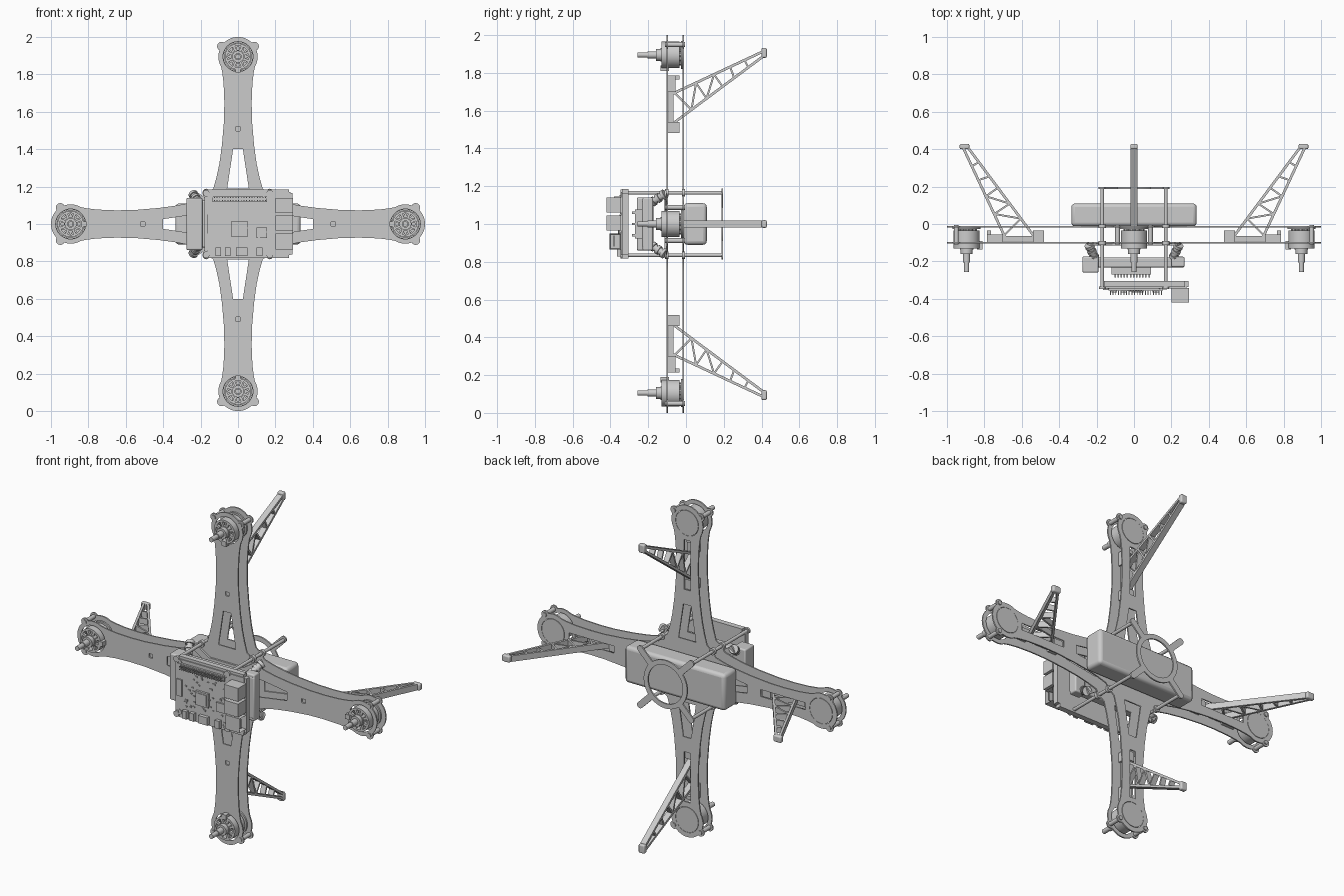
import bpy, bmesh, math, random
from mathutils import Matrix, Vector

if "Cube" in bpy.data.objects:
    bpy.data.objects.remove(bpy.data.objects["Cube"])

# The craft is modelled lying flat (x, y, height h), then stood up facing -y.
STAND = Matrix.Translation((0, 0, 1)) @ Matrix.Rotation(math.pi / 2, 4, 'X')
random.seed(4)


def place(name, mesh, turns=(0,), bevel=0, smooth=True):
    for k in turns:
        ob = bpy.data.objects.new(name, mesh)
        bpy.context.collection.objects.link(ob)
        ob.matrix_world = STAND @ Matrix.Rotation(k * math.pi / 2, 4, 'Z')
        if bevel:
            m = ob.modifiers.new("bevel", 'BEVEL')
            m.width, m.segments = bevel, 3
        if smooth and k == turns[0]:
            bpy.ops.object.select_all(action='DESELECT')
            ob.select_set(True)
            bpy.context.view_layer.objects.active = ob
            bpy.ops.object.shade_smooth_by_angle(angle=math.radians(35))


def finish(name, bm, **kw):
    bmesh.ops.recalc_face_normals(bm, faces=bm.faces)
    mesh = bpy.data.meshes.new(name)
    bm.to_mesh(mesh)
    bm.free()
    place(name, mesh, **kw)


def box(bm, x0, x1, y0, y1, h0, h1, rot=0):
    m = (Matrix.Rotation(rot, 4, 'Z') @ Matrix.Translation(((x0 + x1) / 2, (y0 + y1) / 2, (h0 + h1) / 2))
         @ Matrix.Diagonal((x1 - x0, y1 - y0, h1 - h0, 1)))
    return bmesh.ops.create_cube(bm, size=1, matrix=m)["verts"]


def rod(bm, a, b, r, r2=None, seg=16):
    a, b = Vector(a), Vector(b)
    d = b - a
    m = Matrix.Translation((a + b) / 2) @ d.to_track_quat('Z', 'Y').to_matrix().to_4x4()
    bmesh.ops.create_cone(bm, cap_ends=True, segments=seg, radius1=r,
                          radius2=r if r2 is None else r2, depth=d.length, matrix=m)


def cyl(bm, x, y, r, h0, h1, seg=24):
    rod(bm, (x, y, h0), (x, y, h1), r, seg=seg)


def tube(bm, cx, r0, r1, h0, h1, seg=32):
    prof = [(r0, h0), (r1, h0), (r1, h1), (r0, h1)]
    rings = []
    for i in range(seg):
        a = math.tau * i / seg
        rings.append([bm.verts.new((cx + r * math.cos(a), r * math.sin(a), h)) for r, h in prof])
    for i in range(seg):
        p, q = rings[i], rings[(i + 1) % seg]
        for j in range(4):
            bm.faces.new((p[j], q[j], q[(j + 1) % 4], p[(j + 1) % 4]))


def strut(bm, a, b, t, w):
    # flat bar between two (x, h) points in the arm's mid plane
    (ax, ah), (bx, bh) = a, b
    m = (Matrix.Translation(((ax + bx) / 2, 0, (ah + bh) / 2))
         @ Matrix.Rotation(-math.atan2(bh - ah, bx - ax), 4, 'Y')
         @ Matrix.Diagonal((math.hypot(bx - ax, bh - ah), w, t, 1)))
    bmesh.ops.create_cube(bm, size=1, matrix=m)


def sheet(name, loops, h, half):
    # filled plate with holes from closed outlines
    cu = bpy.data.curves.new(name, 'CURVE')
    cu.dimensions, cu.fill_mode, cu.extrude = '2D', 'BOTH', half
    for pts in loops:
        sp = cu.splines.new('POLY')
        sp.points.add(len(pts) - 1)
        for p, (x, y) in zip(sp.points, pts):
            p.co = (x, y, 0, 1)
        sp.use_cyclic_u = True
    tmp = bpy.data.objects.new("tmp", cu)
    bpy.context.collection.objects.link(tmp)
    bpy.context.view_layer.update()
    mesh = bpy.data.meshes.new_from_object(tmp.evaluated_get(bpy.context.evaluated_depsgraph_get()))
    bpy.data.objects.remove(tmp)
    mesh.transform(Matrix.Translation((0, 0, h)))
    mesh.name = name
    place(name, mesh, smooth=False)


def circle(cx, r, n=40):
    return [(cx + r * math.cos(math.tau * i / n), r * math.sin(math.tau * i / n)) for i in range(n)]


def four(pts):
    out = []
    for k in range(4):
        c, s = [(1, 0), (0, 1), (-1, 0), (0, -1)][k]
        out.append([(x * c - y * s, x * s + y * c) for x, y in pts])
    return out


def rect(x0, x1, w0, w1):
    return [(x0, -w0), (x1, -w1), (x1, w1), (x0, w0)]


# Frame plates: cross outline with tapered arms and round motor ends
M = 0.895
side = [(.165, .165), (.19, .132), (.25, .115), (.32, .1), (.42, .086), (.55, .075),
        (.65, .073), (.75, .077), (.81, .084)]
arc = [(M + .105 * math.cos(math.radians(a)), .105 * math.sin(math.radians(a))) for a in range(-120, 121, 8)]
arm = [(x, -y) for x, y in side] + arc + side[:0:-1]
outline = sum(four(arm), [])
window = four(rect(.19, .40, .058, .026))
sheet("upper_plate", [outline] + window + four(circle(M, .08)) + four(rect(.498, .522, .012, .012)), .1, .004)
sheet("lower_plate", [outline] + window + four(circle(M, .077)) + four(rect(.49, .79, .021, .021)), .015, .004)

# Arm end ears and spacers
bm = bmesh.new()
for s in (-1, 1):
    x, y = M + .055, s * .088
    for h in (.011, .096):
        cyl(bm, x, y, .024, h, h + .008, 16)
    cyl(bm, x, y, .013, .005, .11, 12)
finish("arm_spacers", bm, turns=range(4))

# Motors
bm = bmesh.new()
cyl(bm, M, 0, .075, .01, .026, 40)
cyl(bm, M, 0, .045, .02, .105)
tube(bm, M, .058, .07, .034, .13, 40)
tube(bm, M, .022, .036, .105, .135)
for i in range(12):
    a = math.tau * i / 12
    cyl(bm, M + .047 * math.cos(a), .047 * math.sin(a), .009, .026, .1, 8)
for i in range(8):
    a = math.tau * (i + .5) / 8
    m = [v for v in box(bm, .03, .064, -.007, .007, .115, .13, a)]
    bmesh.ops.translate(bm, verts=m, vec=(M, 0, 0))
cyl(bm, M, 0, .032, .125, .16)
cyl(bm, M, 0, .019, .16, .205)
cyl(bm, M, 0, .014, .205, .257)
box(bm, M - .085, M - .055, -.014, .014, .09, .135)
finish("motor", bm, turns=range(4))

# Landing legs: clip base, lattice struts and foot pad
bm = bmesh.new()
box(bm, .49, .785, -.02, .02, .065, .093)
box(bm, .482, .54, -.03, .03, .035, .095)
box(bm, .70, .785, -.03, .03, .055, .095)
box(bm, .765, .785, -.02, .02, .035, .07)
A0, A1, B0, B1 = [Vector(p) for p in ((.535, .065), (.885, -.405), (.69, .07), (.912, -.405))]
strut(bm, A0, A1, .014, .036)
strut(bm, B0, B1, .014, .036)
for b, a in ((.02, .2), (.26, .2), (.26, .37), (.46, .37), (.46, .55), (.64, .68), (.8, .84)):
    strut(bm, B0.lerp(B1, b), A0.lerp(A1, a), .01, .034)
finish("landing_leg", bm, turns=range(4), smooth=False)
bm = bmesh.new()
box(bm, .88, .932, -.02, .02, -.428, -.4)
finish("leg_foot", bm, turns=range(4), bevel=.008)

# Battery
bm = bmesh.new()
box(bm, -.335, .335, -.11, .11, -.11, .012)
finish("battery", bm, bevel=.02)

# Corner posts and the ring guard under the battery
bm = bmesh.new()
for x in (-.17, .17):
    for y in (-.165, .165):
        cyl(bm, x, y, .01, -.195, .345, 16)
        cyl(bm, x, y, .018, .335, .348, 16)
        cyl(bm, x, y, .02, .004, .022, 16)
        cyl(bm, x, y, .02, .092, .112, 16)
finish("corner_posts", bm)
bm = bmesh.new()
tube(bm, 0, .116, .145, -.197, -.188, 48)
for k in range(4):
    box(bm, .14, .24, -.019, .019, -.197, -.188, math.pi / 4 + k * math.pi / 2)
    a = math.pi / 4 + k * math.pi / 2
    cyl(bm, .24 * math.cos(a), .24 * math.sin(a), .019, -.197, -.188, 20)
finish("ring_guard", bm)

# Vibration mount with four slanted dampers
bm = bmesh.new()
box(bm, -.13, .13, -.1, .1, .104, .115)
for sx in (-1, 1):
    for sy in (-1, 1):
        foot, top = Vector((sx * .24, sy * .16, .112)), Vector((sx * .21, sy * .115, .18))
        box(bm, .12, .29, -.02, .02, .104, .115, math.atan2(sy * .16, sx * .24))
        for t0, t1, r in ((0, .2, .026), (.2, .4, .019), (.4, .6, .025), (.6, .8, .019), (.8, 1, .025)):
            rod(bm, foot.lerp(top, t0), foot.lerp(top, t1), r)
finish("damper_mount", bm)

# Flight controller
bm = bmesh.new()
box(bm, -.21, .27, -.125, .125, .178, .232)
box(bm, -.275, -.19, -.14, .14, .173, .26)
box(bm, .2, .27, -.14, .14, .175, .23)
finish("flight_controller", bm, bevel=.008)
bm = bmesh.new()
box(bm, -.12, .09, -.078, .078, .23, .27)
for i in range(12):
    for y in (-.06, 0, .06):
        x = -.105 + i * .0165
        box(bm, x, x + .008, y - .006, y + .006, .27, .285)
finish("controller_connectors", bm, smooth=False)

# Computer tray and circuit board
bm = bmesh.new()
box(bm, -.18, .292, -.183, .185, .305, .338)
for e in [e for e in bm.edges]:
    e.select = abs(e.verts[0].co.z - e.verts[1].co.z) > .01
bmesh.ops.bevel(bm, geom=[e for e in bm.edges if e.select], offset=.02, segments=4, affect='EDGES')
finish("board_tray", bm)
bm = bmesh.new()
box(bm, -.165, .28, -.165, .17, .336, .344)
for x in (-.15, .15):
    for y in (-.148, .152):
        tube(bm, 0, .008, .016, .343, .348, 16)
        bmesh.ops.translate(bm, verts=bm.verts[-64:], vec=(x, y, 0))
finish("circuit_board", bm)

# Pin header
bm = bmesh.new()
box(bm, -.135, .155, .117, .15, .343, .356)
for i in range(20):
    for y in (.126, .142):
        x = -.129 + i * .0144
        box(bm, x, x + .005, y - .0025, y + .0025, .355, .38)
finish("pin_header", bm, smooth=False)

# Side sockets with recessed openings
bm = bmesh.new()
for y0, y1, h1 in ((.06, .14, .42), (-.035, .045, .42), (-.135, -.05, .405)):
    box(bm, .2, .295, y0, y1, .343, h1)
bm.faces.ensure_lookup_table()
bm.normal_update()
bmesh.ops.inset_individual(bm, faces=[f for f in bm.faces if f.normal.x > .9], thickness=.008)
for f in [f for f in bm.faces if f.normal.x > .9 and f.calc_area() < .0045]:
    if all(.2 < v.co.x and min(abs(v.co.z - .343), abs(v.co.z - .42), abs(v.co.z - .405)) > .005 for v in f.verts):
        bmesh.ops.translate(bm, verts=f.verts, vec=(-.04, 0, 0))
for y in (-.09, .005, .1):
    box(bm, .25, .287, y - .028, y + .028, .378, .384)
finish("side_sockets", bm, smooth=False)

# Chips, edge sockets and small components
bm = bmesh.new()
box(bm, -.035, .05, -.07, .015, .343, .357)
box(bm, -.025, .04, -.06, .005, .357, .36)
box(bm, .1, .155, -.075, -.02, .343, .354)
for x, w in ((-.12, .03), (-.07, .03), (-.01, .06), (.1, .03)):
    box(bm, x, x + w, -.172, -.125, .343, .365)
box(bm, -.165, -.13, -.05, .05, .343, .352)
for i in range(45):
    x, y, s = random.uniform(-.12, .17), random.uniform(-.115, .1), random.uniform(.004, .009)
    box(bm, x - s, x + s, y - s * .6, y + s * .6, .343, .35)
finish("board_components", bm, smooth=False)
